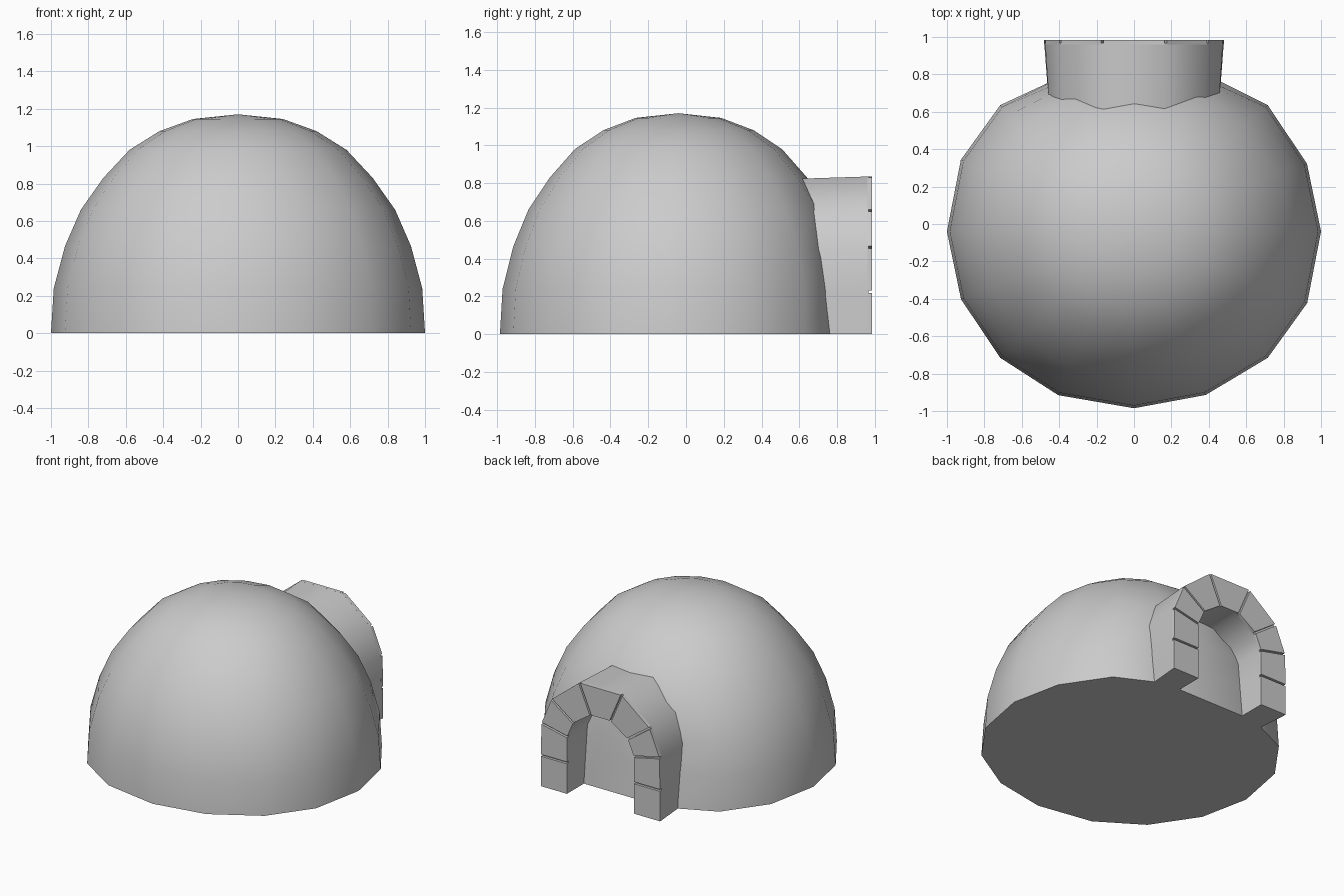
import bpy, bmesh, math

if "Cube" in bpy.data.objects:
    bpy.data.objects.remove(bpy.data.objects["Cube"])


def make_object(name, bm, smooth_angle=None):
    bmesh.ops.recalc_face_normals(bm, faces=bm.faces[:])
    mesh = bpy.data.meshes.new(name)
    bm.to_mesh(mesh)
    bm.free()
    ob = bpy.data.objects.new(name, mesh)
    bpy.context.collection.objects.link(ob)
    if smooth_angle:
        bpy.ops.object.select_all(action='DESELECT')
        ob.select_set(True)
        bpy.context.view_layer.objects.active = ob
        bpy.ops.object.shade_smooth_by_angle(angle=math.radians(smooth_angle))
    return ob


# Dome: 16-sided lathe, flattened where the entrance meets it
profile = [(1, 0), (.985, .24), (.925, .465), (.84, .66), (.72, .83),
           (.58, .98), (.42, 1.08), (.24, 1.145)]
quarter = [(1, 0), (.925, .383), (.715, .715), (.405, .926)]
plan = []
for turn in range(4):
    for x, y in quarter:
        for _ in range(turn):
            x, y = -y, x
        # keep the long axis spacing the same on both half turns
        plan.append((x, y))

bm = bmesh.new()
rings = []
for r, z in profile:
    rings.append([bm.verts.new((r * x, min(r * y * .945 - .04, .79 - .1 * z), z))
                  for x, y in plan])
n = len(plan)
for a, b in zip(rings, rings[1:]):
    for i in range(n):
        j = (i + 1) % n
        bm.faces.new((a[i], a[j], b[j], b[i]))
apex = bm.verts.new((0, -.04, 1.17))
for i in range(n):
    bm.faces.new((rings[-1][i], rings[-1][(i + 1) % n], apex))
bm.faces.new(rings[0][::-1])
make_object("dome", bm, 40)

# Arch cross-section: outer and inner outlines, mirrored
outer_half = [(.48, 0), (.48, .225), (.475, .46), (.395, .655), (.17, .835)]
inner_half = [(.27, 0), (.27, .225), (.27, .415), (.22, .53), (.08, .625)]


def mirrored(half):
    return half + [(-x, z) for x, z in reversed(half)]


outer, inner = mirrored(outer_half), mirrored(inner_half)

# Entrance tunnel: arch swept back into the dome with a slight taper
bm = bmesh.new()
sections = []
for o, i in zip(outer, inner):
    sections.append([
        bm.verts.new((o[0], .967, o[1])),
        bm.verts.new((o[0] * .955, .72 - .14 * o[1] / .835, o[1] * .985)),
        bm.verts.new((i[0], .72 - .14 * i[1] / .835, i[1])),
        bm.verts.new((i[0], .967, i[1]))])
for a, b in zip(sections, sections[1:]):
    for k in range(4):
        m = (k + 1) % 4
        bm.faces.new((a[k], a[m], b[m], b[k]))
bm.faces.new(sections[0])
bm.faces.new(sections[-1])
make_object("entrance_tunnel", bm, 50)

# Arch blocks: one facing block per segment with narrow joints between
bm = bmesh.new()
GAP = .007


def toward(p, q):
    d = math.dist(p, q)
    return tuple(u + (v - u) * GAP / d for u, v in zip(p, q))


last = len(outer) - 2
for s in range(last + 1):
    o0, o1, i0, i1 = outer[s], outer[s + 1], inner[s], inner[s + 1]
    quad = [o0 if s == 0 else toward(o0, o1),
            o1 if s == last else toward(o1, o0),
            i1 if s == last else toward(i1, i0),
            i0 if s == 0 else toward(i0, i1)]
    front = [bm.verts.new((x, .985, z)) for x, z in quad]
    back = [bm.verts.new((x, .96, z)) for x, z in quad]
    bm.faces.new(front)
    bm.faces.new(back[::-1])
    for k in range(4):
        m = (k + 1) % 4
        bm.faces.new((front[k], back[k], back[m], front[m]))
make_object("arch_blocks", bm)
